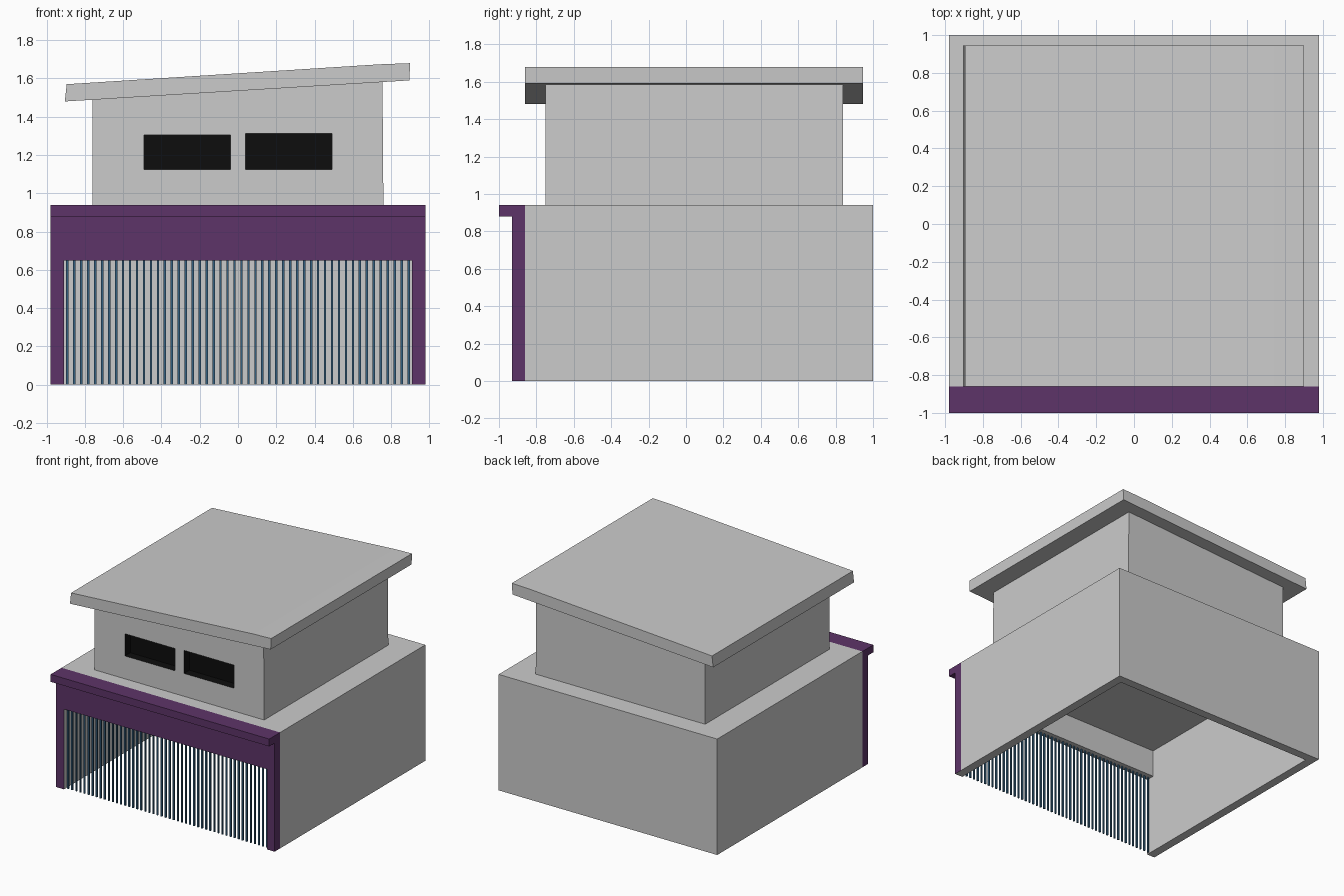
import bpy, bmesh
from mathutils import Vector

if "Cube" in bpy.data.objects:
    bpy.data.objects.remove(bpy.data.objects["Cube"])


def material(name, rgb):
    m = bpy.data.materials.new(name)
    m.diffuse_color = (*rgb, 1)
    m.use_nodes = True
    m.node_tree.nodes["Principled BSDF"].inputs["Base Color"].default_value = m.diffuse_color
    return m


grey = material("grey", (0.8, 0.8, 0.8))
purple = material("purple", (0.11, 0.034, 0.138))
black = material("black", (0.004, 0.004, 0.004))
blue = material("blue", (0.035, 0.12, 0.22))


def prism(name, profile, y0, y1, mats=()):
    """Extrude an (x, z) outline from y0 to y1."""
    bm = bmesh.new()
    face = bm.faces.new([bm.verts.new((x, y0, z)) for x, z in profile])
    out = bmesh.ops.extrude_face_region(bm, geom=[face])
    moved = [v for v in out["geom"] if isinstance(v, bmesh.types.BMVert)]
    bmesh.ops.translate(bm, verts=moved, vec=Vector((0, y1 - y0, 0)))
    bmesh.ops.recalc_face_normals(bm, faces=bm.faces)
    me = bpy.data.meshes.new(name)
    bm.to_mesh(me)
    bm.free()
    for m in mats:
        me.materials.append(m)
    ob = bpy.data.objects.new(name, me)
    bpy.context.collection.objects.link(ob)
    return ob


def rect(x0, x1, z0, z1):
    return [(x0, z0), (x1, z0), (x1, z1), (x0, z1)]


def cut(ob, cutter):
    mod = ob.modifiers.new("cut", 'BOOLEAN')
    mod.object = cutter
    mod.operation = 'DIFFERENCE'
    mod.solver = 'EXACT'
    bpy.context.view_layer.objects.active = ob
    bpy.ops.object.modifier_apply(modifier=mod.name)
    bpy.data.objects.remove(cutter, do_unlink=True)


# Lower storey: hollow, open at front and underneath
body = prism("lower_walls", rect(-0.98, 0.98, 0, 0.94), -0.86, 1.0)
cut(body, prism("room_cutter", rect(-0.91, 0.91, -0.2, 0.87), -1.1, 0.93))

# Front surround: purple outside, grey on the reveals and inner side
frame = prism("door_surround", [(-0.98, 0), (-0.91, 0), (-0.91, 0.65), (0.91, 0.65),
                                (0.91, 0), (0.98, 0), (0.98, 0.88), (-0.98, 0.88)],
              -0.93, -0.86, (purple, grey))
for p in frame.data.polygons:
    outside = p.normal.y < -0.5 or abs(p.center.x) > 0.97
    p.material_index = 0 if outside else 1
prism("front_ledge", rect(-0.98, 0.98, 0.88, 0.94), -1.0, -0.86, (purple,))

# Row of vertical shutter bars
count = 50
pitch = 1.82 / count
for i in range(count):
    x = -0.91 + pitch * (i + 0.5)
    prism(f"shutter_bar_{i + 1}", rect(x - 0.006, x + 0.006, 0, 0.65), -0.906, -0.894, (blue,))

# Upper storey with two dark window recesses
upper = prism("upper_walls", [(-0.76, 0.94), (0.76, 0.94), (0.755, 1.582), (-0.76, 1.489)],
              -0.75, 0.84, (grey, black))
for side, top in ((-1, 1.305), (1, 1.312)):
    a, b = sorted((side * 0.04, side * 0.49))
    cut(upper, prism("window_cutter", rect(a, b, 1.125, top), -0.9, -0.68))
for p in upper.data.polygons:
    c = p.center
    recess = -0.745 < c.y < -0.67 and abs(c.x) < 0.5 and 1.1 < c.z < 1.33
    p.material_index = 1 if recess else 0

# Sloping slab roof
prism("roof", [(-0.905, 1.48), (0.895, 1.59), (0.90, 1.68), (0.74, 1.674), (-0.895, 1.57)],
      -0.86, 0.945)
